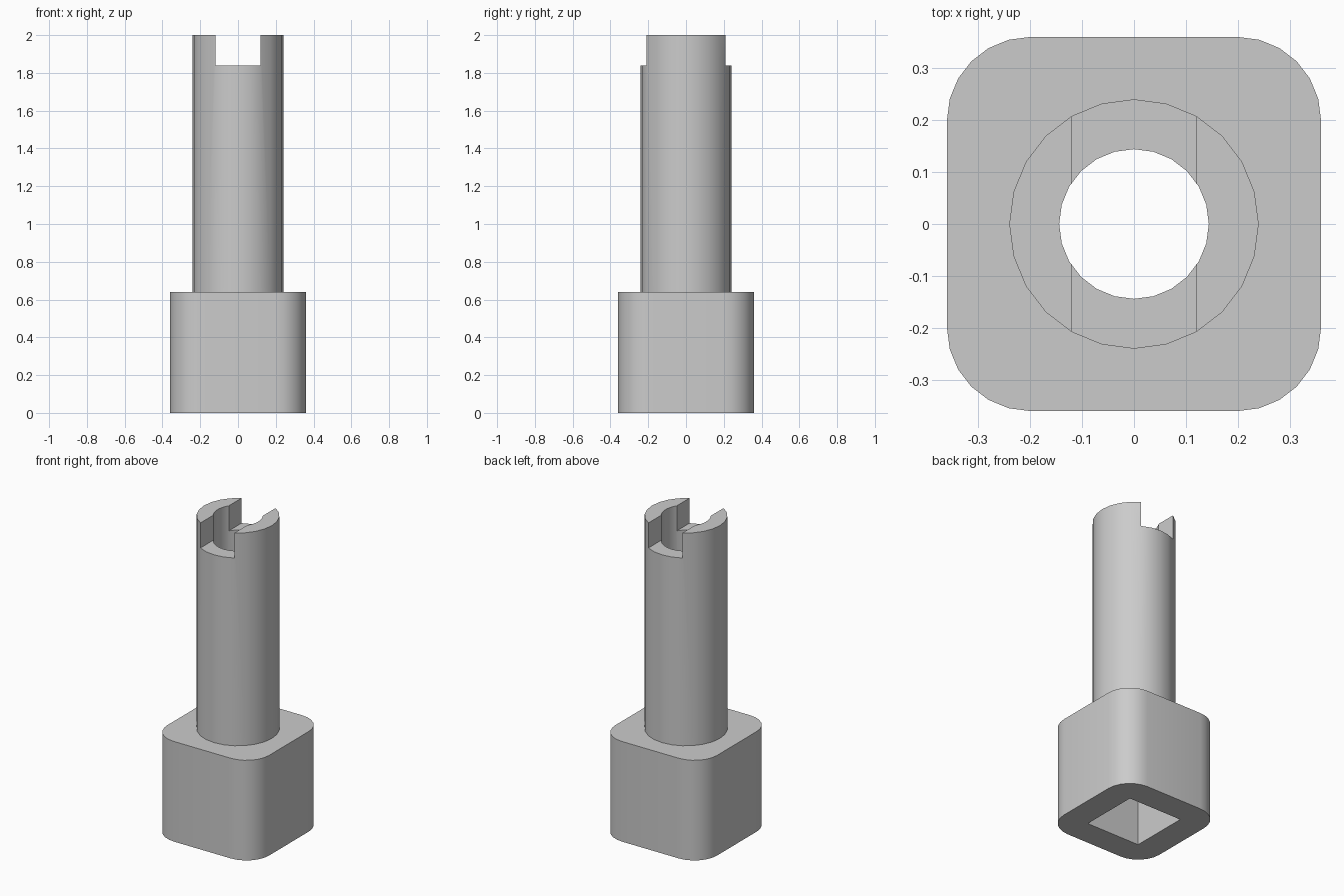
import bpy
import bmesh
from math import radians, cos, sin

cube = bpy.data.objects.get("Cube")
if cube:
    bpy.data.objects.remove(cube, do_unlink=True)

BASE_TOP, TOP = 0.64, 2.0
SOCKET_TOP = 0.48
SLOT_FLOOR = 1.84

grey = bpy.data.materials.new("plain_grey")
grey.use_nodes = True
colour = (0.6, 0.6, 0.6, 1)
grey.diffuse_color = colour
grey.node_tree.nodes["Principled BSDF"].inputs["Base Color"].default_value = colour


def prism(name, outline, z0, z1):
    """Extrude a flat outline from z0 up to z1."""
    bm = bmesh.new()
    face = bm.faces.new([bm.verts.new((x, y, z0)) for x, y in outline])
    top = bmesh.ops.extrude_face_region(bm, geom=[face])["geom"]
    verts = [v for v in top if isinstance(v, bmesh.types.BMVert)]
    bmesh.ops.translate(bm, verts=verts, vec=(0, 0, z1 - z0))
    bmesh.ops.recalc_face_normals(bm, faces=bm.faces)
    mesh = bpy.data.meshes.new(name)
    bm.to_mesh(mesh)
    bm.free()
    mesh.materials.append(grey)
    obj = bpy.data.objects.new(name, mesh)
    bpy.context.collection.objects.link(obj)
    return obj


def rounded_box(hx, hy, r=0.0, steps=6):
    """Rectangle outline; corners are rounded when r > 0."""
    pts = []
    for i, (sx, sy) in enumerate([(1, 1), (-1, 1), (-1, -1), (1, -1)]):
        for k in range(steps + 1 if r else 1):
            a = radians(90 * i + 90 * k / steps)
            pts.append((sx * (hx - r) + r * cos(a), sy * (hy - r) + r * sin(a)))
    return pts


def circle(r, sides=24):
    return [(r * cos(radians(360 * k / sides)), r * sin(radians(360 * k / sides)))
            for k in range(sides)]


def cut(obj, cutters):
    """Subtract the cutters, then smooth the curved walls only."""
    bpy.ops.object.select_all(action="DESELECT")
    obj.select_set(True)
    bpy.context.view_layer.objects.active = obj
    for c in cutters:
        mod = obj.modifiers.new("cut", "BOOLEAN")
        mod.operation = "DIFFERENCE"
        mod.solver = "EXACT"
        mod.object = c
        bpy.ops.object.modifier_apply(modifier=mod.name)
    bpy.ops.object.shade_smooth_by_angle(angle=radians(30))


# Solid parts: rounded square base and round shaft
base = prism("base_block", rounded_box(0.36, 0.36, 0.16), 0, BASE_TOP)
shaft = prism("shaft", circle(0.24), BASE_TOP, TOP)

# Cutters: through bore, square socket below, slot across the top
bore = prism("bore_cutter", circle(0.144), -0.1, TOP + 0.1)
socket = prism("socket_cutter", rounded_box(0.19, 0.19), -0.1, SOCKET_TOP)
slot = prism("slot_cutter", rounded_box(0.12, 0.4), SLOT_FLOOR, TOP + 0.1)

cut(base, [bore, socket])
cut(shaft, [bore, slot])

for helper in (bore, socket, slot):
    bpy.data.objects.remove(helper, do_unlink=True)
